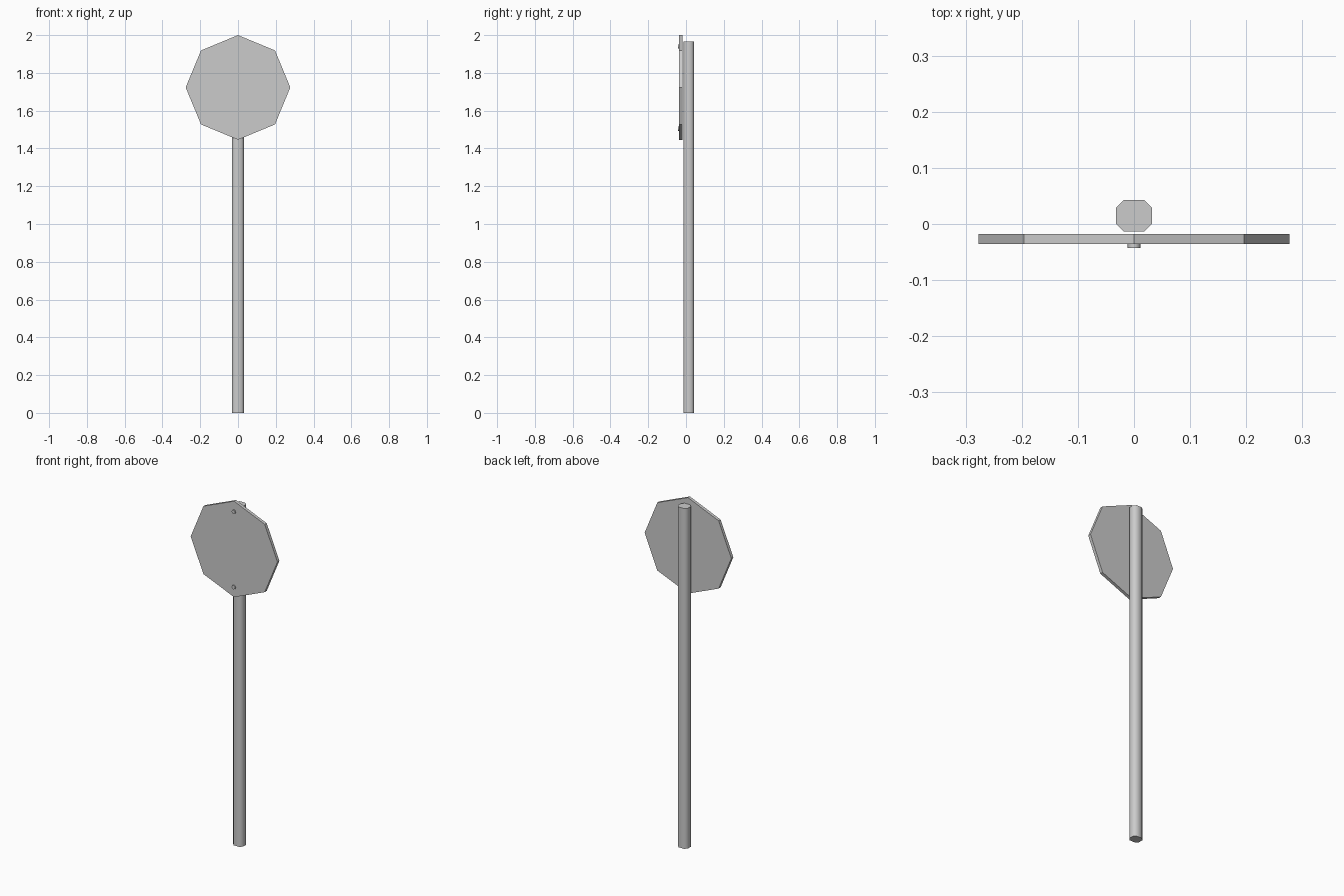
import bpy
import math

if "Cube" in bpy.data.objects:
    bpy.data.objects.remove(bpy.data.objects["Cube"])


def prism(name, outline, start, end, upright=False):
    """Extrude an outline along z (upright) or along y (facing front)."""
    n = len(outline)
    if upright:
        verts = [(u, v, d) for d in (start, end) for u, v in outline]
    else:
        verts = [(u, d, v) for d in (end, start) for u, v in outline]
    faces = [tuple(reversed(range(n))), tuple(range(n, 2 * n))]
    faces += [(i, (i + 1) % n, (i + 1) % n + n, i + n) for i in range(n)]
    mesh = bpy.data.meshes.new(name)
    mesh.from_pydata(verts, [], faces)
    obj = bpy.data.objects.new(name, mesh)
    bpy.context.collection.objects.link(obj)
    return obj


def smooth(obj, degrees):
    bpy.ops.object.select_all(action='DESELECT')
    obj.select_set(True)
    bpy.context.view_layer.objects.active = obj
    bpy.ops.object.shade_smooth_by_angle(angle=math.radians(degrees))


def ring(radius, sides, cx=0.0, cy=0.0):
    return [(cx + radius * math.cos(2 * math.pi * i / sides),
             cy + radius * math.sin(2 * math.pi * i / sides)) for i in range(sides)]


# Eight-sided post, slightly wider than deep, standing behind the plate
a, b, c, d, y = 0.032, 0.018, 0.0283, 0.014, 0.0147
post_outline = [(a, y - d), (a, y + d), (b, y + c), (-b, y + c),
                (-a, y + d), (-a, y - d), (-b, y - c), (b, y - c)]
post = prism("post", post_outline, 0.0, 1.965, upright=True)
smooth(post, 60)

# Octagonal sign plate with a corner pointing up
prism("sign_plate", ring(0.277, 8, 0.0, 1.723), -0.036, -0.018)

# Two bolt heads on the front of the plate
for label, z in (("upper", 1.94), ("lower", 1.505)):
    bolt = prism(label + "_bolt", ring(0.0115, 8, 0.0, z), -0.0425, -0.035)
    smooth(bolt, 60)
